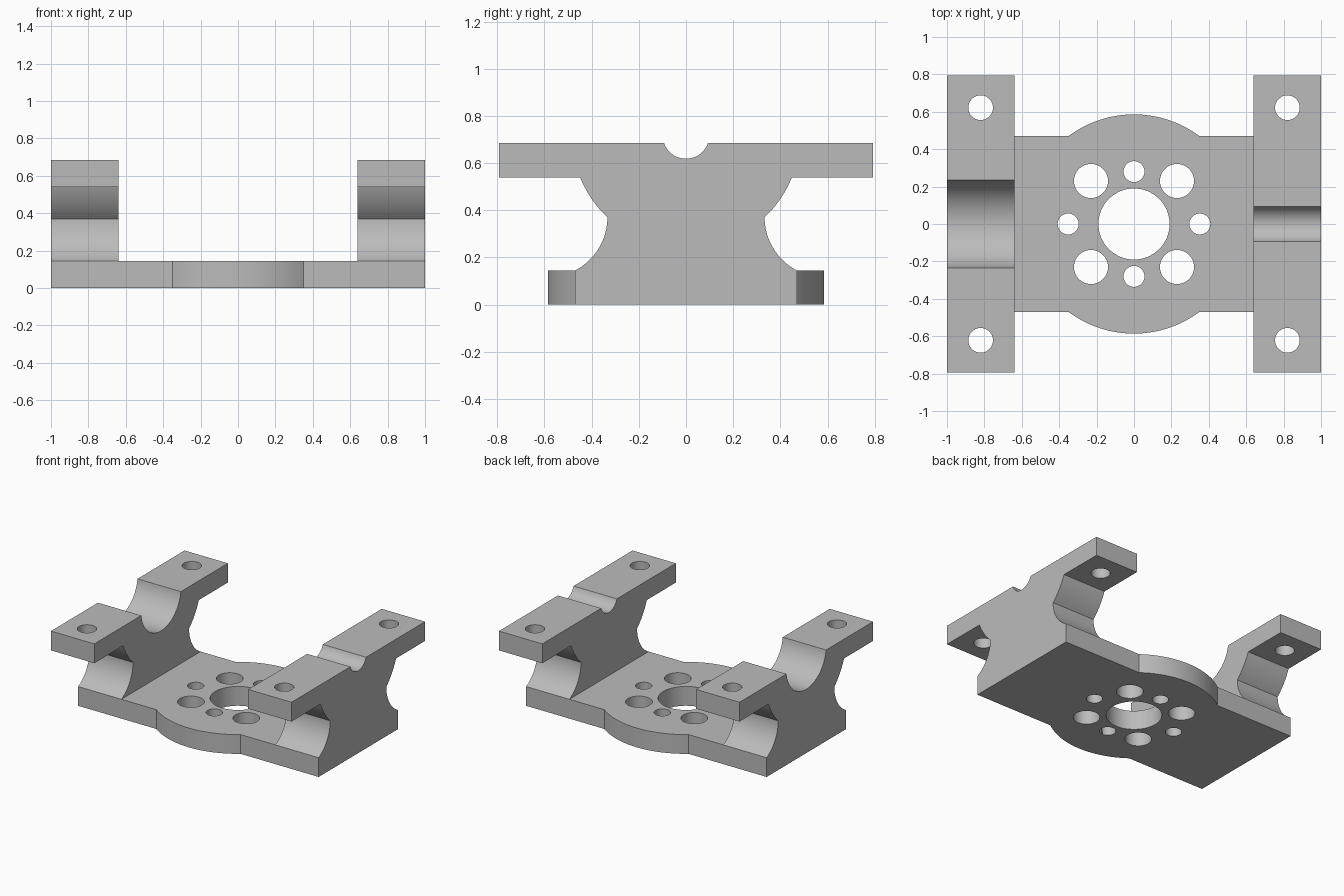
import bpy, bmesh
from math import sin, cos, pi, atan2, hypot
from mathutils import Vector

cube = bpy.data.objects.get("Cube")
if cube:
    bpy.data.objects.remove(cube)

grey = bpy.data.materials.new("plain grey")
grey.use_nodes = True
grey.diffuse_color = (0.5, 0.5, 0.5, 1)
grey.node_tree.nodes["Principled BSDF"].inputs["Base Color"].default_value = (0.5, 0.5, 0.5, 1)

BASE_H, TOP = 0.145, 0.685
ARM_IN, BASE_Y, FLANGE_Y = 0.64, 0.47, 0.793
FLANGE_Z, WAIST_Y, WAIST_Z = 0.54, 0.333, 0.37
BORE_Z = 0.717


def arc(centre, start, end, steps=20):
    """Points on the shorter arc about centre, from start to end."""
    a0 = atan2(start[1] - centre[1], start[0] - centre[0])
    a1 = atan2(end[1] - centre[1], end[0] - centre[0])
    turn = (a1 - a0 + pi) % (2 * pi) - pi
    r0 = hypot(start[0] - centre[0], start[1] - centre[1])
    r1 = hypot(end[0] - centre[0], end[1] - centre[1])
    points = []
    for i in range(steps + 1):
        t = i / steps
        r, a = r0 + (r1 - r0) * t, a0 + turn * t
        points.append((centre[0] + r * cos(a), centre[1] + r * sin(a)))
    return points


def prism(name, corners, move):
    """Extrude a closed 3D outline along a vector."""
    mesh = bpy.data.meshes.new(name)
    bm = bmesh.new()
    face = bm.faces.new([bm.verts.new(c) for c in corners])
    grown = bmesh.ops.extrude_face_region(bm, geom=[face], use_keep_orig=True)
    tops = [g for g in grown["geom"] if isinstance(g, bmesh.types.BMVert)]
    bmesh.ops.translate(bm, verts=tops, vec=Vector(move))
    bmesh.ops.recalc_face_normals(bm, faces=bm.faces)
    bm.to_mesh(mesh)
    bm.free()
    mesh.materials.append(grey)
    obj = bpy.data.objects.new(name, mesh)
    bpy.context.collection.objects.link(obj)
    return obj


def drill(obj, holes):
    """Cut vertical round holes given as (x, y, radius)."""
    for x, y, r in holes:
        ring = [(x + r * cos(i * pi / 32), y + r * sin(i * pi / 32), -0.2) for i in range(64)]
        cutter = prism("hole_cutter", ring, (0, 0, 1.2))
        cutter.hide_render = True
        mod = obj.modifiers.new("hole", 'BOOLEAN')
        mod.operation, mod.solver, mod.object = 'DIFFERENCE', 'EXACT', cutter
        bpy.context.view_layer.objects.active = obj
        bpy.ops.object.modifier_apply(modifier=mod.name)
        bpy.data.objects.remove(cutter)


def smooth(obj):
    bpy.ops.object.select_all(action='DESELECT')
    obj.select_set(True)
    bpy.context.view_layer.objects.active = obj
    bpy.ops.object.shade_smooth_by_angle(angle=pi / 7)


# Base plate with bulging front and back edges
bulge = arc((0, 0), (0.35, BASE_Y), (-0.35, BASE_Y), 32)
half = [(ARM_IN, BASE_Y)] + bulge + [(-ARM_IN, BASE_Y)]
outline = half + [(-x, -y) for x, y in half]
base = prism("base_plate", [(x, y, 0) for x, y in outline], (0, 0, BASE_H))

# Motor-style hole pattern: centre bore, diagonal ring and small cross
holes = [(0, 0, 0.19)]
for s in (-1, 1):
    holes += [(s * 0.23, t * 0.23, 0.091) for t in (-1, 1)]
    holes += [(s * 0.352, 0, 0.056), (0, s * 0.28, 0.056)]
drill(base, holes)
smooth(base)

# Upright arms: waisted sides, top flange and a round saddle groove
for name, x, groove in (("left_arm", ARM_IN, 0.093), ("right_arm", -1, 0.235)):
    waist = (WAIST_Y, WAIST_Z)
    side = [(BASE_Y, 0)]
    side += arc((0.59, WAIST_Z), (BASE_Y, BASE_H), waist)
    side += arc((0, BORE_Z), waist, (0.449, FLANGE_Z))[1:]
    side += [(FLANGE_Y, FLANGE_Z), (FLANGE_Y, TOP)]
    saddle = arc((0, BORE_Z), (groove, TOP), (0, BORE_Z - hypot(groove, BORE_Z - TOP)))
    side += saddle
    profile = side + [(-y, z) for y, z in reversed(side[:-1])]
    arm = prism(name, [(x, y, z) for y, z in profile], (1 - ARM_IN, 0, 0))
    middle = x + (1 - ARM_IN) / 2
    drill(arm, [(middle, s * 0.622, 0.066) for s in (-1, 1)])
    smooth(arm)
